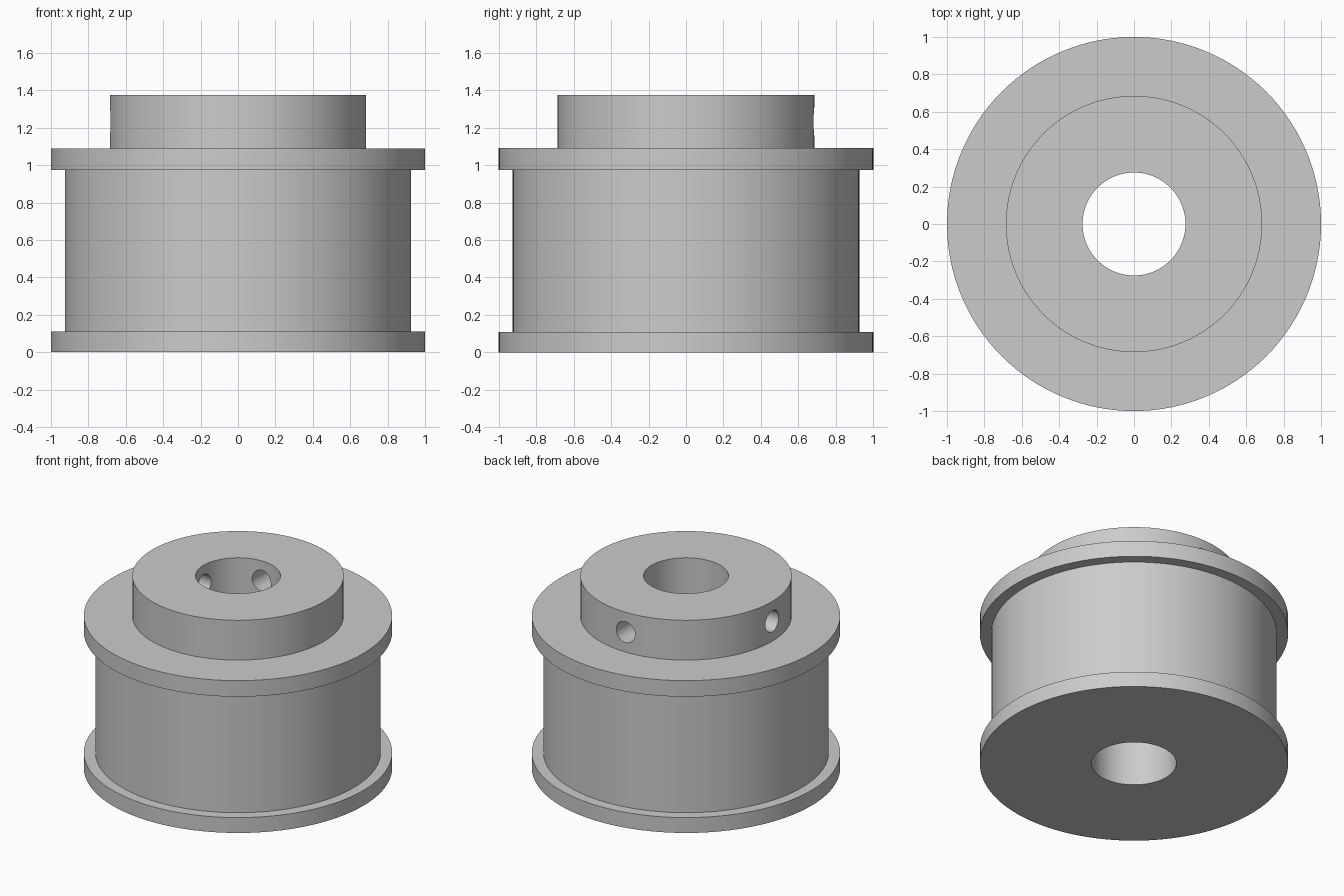
import bpy
import bmesh
from math import pi, radians
from mathutils import Matrix, Vector

if "Cube" in bpy.data.objects:
    bpy.data.objects.remove(bpy.data.objects["Cube"], do_unlink=True)

SEGMENTS = 128
BORE, HUB, BODY, FLANGE = 0.275, 0.685, 0.925, 1.0
BASE_TOP, BODY_TOP, FLANGE_TOP, HUB_TOP = 0.11, 0.975, 1.09, 1.375

grey = bpy.data.materials.new("plain grey")
grey.use_nodes = True
grey.diffuse_color = (0.6, 0.6, 0.6, 1)
grey.node_tree.nodes["Principled BSDF"].inputs["Base Color"].default_value = (0.6, 0.6, 0.6, 1)


def make_object(name, bm):
    bmesh.ops.recalc_face_normals(bm, faces=bm.faces)
    mesh = bpy.data.meshes.new(name)
    bm.to_mesh(mesh)
    bm.free()
    mesh.materials.append(grey)
    obj = bpy.data.objects.new(name, mesh)
    bpy.context.collection.objects.link(obj)
    return obj


def lathe(name, profile):
    """Turn a closed (radius, height) outline around the z axis."""
    bm = bmesh.new()
    verts = [bm.verts.new((r, 0, z)) for r, z in profile]
    edges = [bm.edges.new((v, verts[i - 1])) for i, v in enumerate(verts)]
    bmesh.ops.spin(bm, geom=verts + edges, axis=(0, 0, 1), cent=(0, 0, 0),
                   angle=2 * pi, steps=SEGMENTS, use_merge=True)
    bmesh.ops.remove_doubles(bm, verts=bm.verts, dist=0.0001)
    return make_object(name, bm)


# Flanged pulley with hub and through bore
pulley = lathe("flanged_pulley", [
    (BORE, 0), (FLANGE, 0), (FLANGE, BASE_TOP), (BODY, BASE_TOP),
    (BODY, BODY_TOP), (FLANGE, BODY_TOP), (FLANGE, FLANGE_TOP),
    (HUB, FLANGE_TOP), (HUB, HUB_TOP), (BORE, HUB_TOP)])

# Two set screw holes through the hub wall, on the left and the back
hole_height = (FLANGE_TOP + HUB_TOP) / 2
for name, direction in (("side_hole_cutter", Vector((-1, 0, 0))),
                        ("back_hole_cutter", Vector((0, 1, 0)))):
    bm = bmesh.new()
    turn = direction.to_track_quat("Z", "Y").to_matrix().to_4x4()
    place = Matrix.Translation(direction * 0.5 + Vector((0, 0, hole_height)))
    bmesh.ops.create_cone(bm, cap_ends=True, segments=32, radius1=0.075,
                          radius2=0.075, depth=0.7, matrix=place @ turn)
    cutter = make_object(name, bm)
    cutter.hide_render = True
    cut = pulley.modifiers.new(name, "BOOLEAN")
    cut.operation = "DIFFERENCE"
    cut.solver = "EXACT"
    cut.object = cutter
    bpy.context.view_layer.objects.active = pulley
    bpy.ops.object.modifier_apply(modifier=cut.name)
    bpy.data.objects.remove(cutter, do_unlink=True)

# Smooth round walls with crisp rims
bpy.ops.object.select_all(action="DESELECT")
pulley.select_set(True)
bpy.context.view_layer.objects.active = pulley
bpy.ops.object.shade_smooth_by_angle(angle=radians(30))
